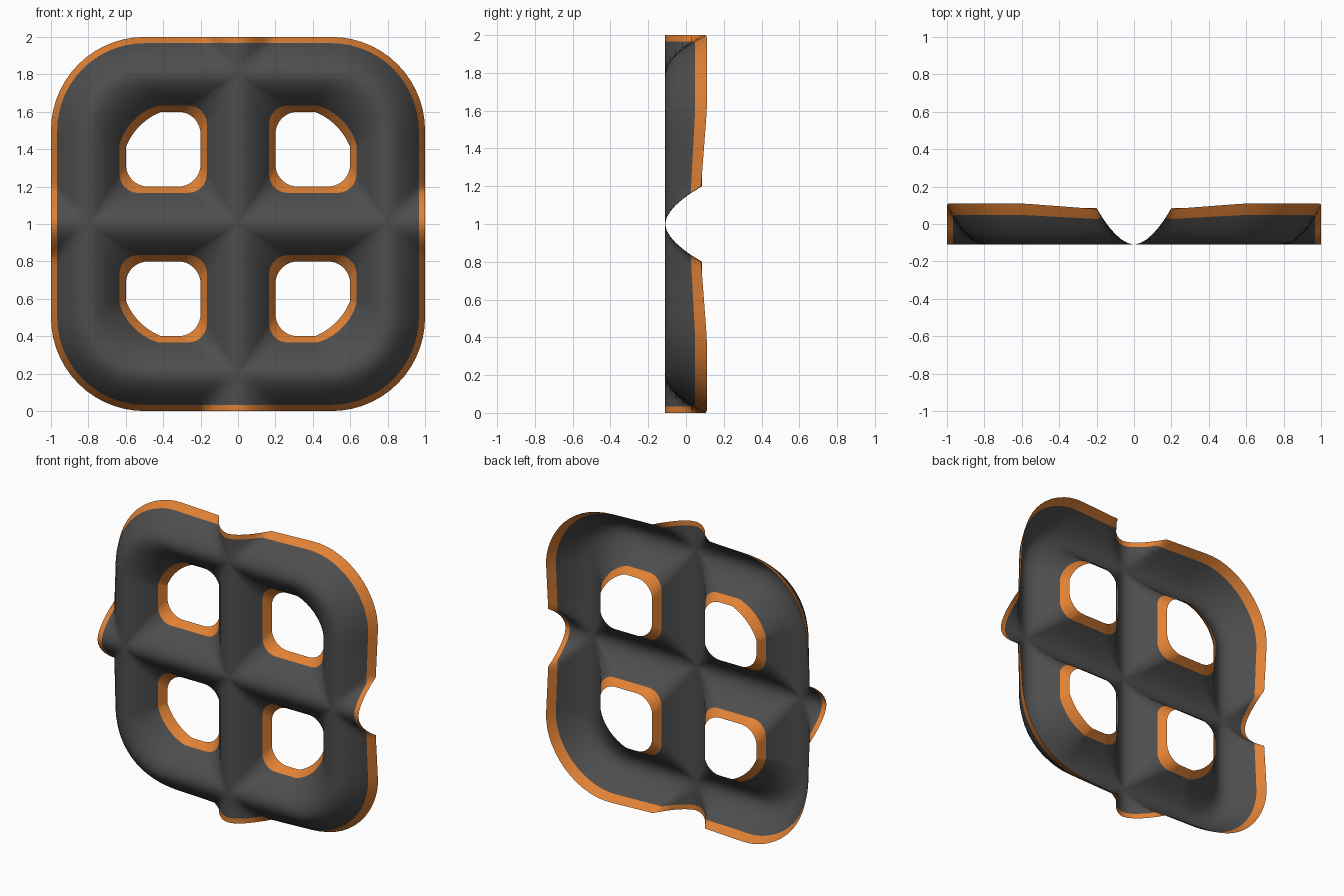
import bpy, bmesh, math
from mathutils import Vector

if "Cube" in bpy.data.objects:
    bpy.data.objects.remove(bpy.data.objects["Cube"])

N, M, K = 15, 14, 6          # steps per side, per corner, across a half bar
FRONT = -0.11                # y of the ridges


def material(name, rgb):
    m = bpy.data.materials.new(name)
    m.diffuse_color = (*rgb, 1)
    m.use_nodes = True
    m.node_tree.nodes["Principled BSDF"].inputs["Base Color"].default_value = m.diffuse_color
    return m


grey = material("dark grey", (0.075, 0.075, 0.075))
orange = material("orange edge", (0.75, 0.22, 0.035))


def corner(cx, cz, r, start, flat=0.0):
    """Corner arc, partly flattened towards its chord."""
    pts = []
    a0 = math.radians(start)
    p0 = Vector((cx + r * math.cos(a0), cz + r * math.sin(a0)))
    p1 = Vector((cx - r * math.sin(a0), cz + r * math.cos(a0)))
    for i in range(M + 1):
        a = a0 + math.pi / 2 * i / M
        arc = Vector((cx + r * math.cos(a), cz + r * math.sin(a)))
        pts.append(arc.lerp(p0.lerp(p1, i / M), flat))
    return pts


def loop(lo, hi, r, r_out, flat):
    """Closed rounded square with its own radius at the outer corner."""
    arcs = [corner(lo + r, lo + r, r, 180), corner(hi - r, lo + r, r, 270),
            corner(hi - r_out, hi - r_out, r_out, 0, flat),
            corner(lo + r, hi - r, r, 90)]
    pts = []
    for i, arc in enumerate(arcs):
        end = arcs[(i + 1) % 4][0]
        pts += arc + [arc[-1].lerp(end, k / N) for k in range(1, N)]
    return pts


def rim_path(s):
    """Outer half of the ring, s = 0 on the ridge and 1 on the rim."""
    arc = corner(0.5, 0.5, 0.3 + 0.2 * s, 0)
    side = [Vector((0.8 + 0.2 * s, 0.5 * k / N)) for k in range(N)]
    return side + arc + [Vector((p.y, p.x)) for p in reversed(side)]


def arch(s, depth):
    return FRONT + depth * max(s, 0) ** 1.8


bm = bmesh.new()


def skin(rows, closed):
    """Bridge rows of points; the last strip is the orange edge."""
    vs = [[bm.verts.new(p) for p in row] for row in rows]
    n = len(vs[0])
    for j in range(len(vs) - 1):
        for i in range(n if closed else n - 1):
            k = (i + 1) % n
            f = bm.faces.new((vs[j][i], vs[j][k], vs[j + 1][k], vs[j + 1][i]))
            f.material_index = 1 if j == len(vs) - 2 else 0
            f.smooth = True


# Half bars sloping from the ridges back to one hole
ridge = loop(0.0, 0.8, 0.0, 0.3, 0.0)
hole = loop(0.2, 0.6, 0.12, 0.19, 0.5)
rows = []
for j in range(K + 1):
    s = j / K
    rows.append([(p.x, arch(s, 0.195), p.y)
                 for p in (a.lerp(b, s) for a, b in zip(ridge, hole))])
skin(rows, True)

# Outer half of the ring, lifted to the front where the cross bars run out
rows = []
for j in range(K + 1):
    s = j / K
    row = []
    for p in rim_path(s):
        along = min(p.x, p.y)
        grow = min(max((along - 0.2) / 0.4, 0), 1)
        row.append((p.x, arch(min(s, along / 0.2), 0.19 + 0.03 * grow), p.y))
    rows.append(row)
skin(rows, False)

bmesh.ops.remove_doubles(bm, verts=bm.verts, dist=0.0005)
bmesh.ops.recalc_face_normals(bm, faces=bm.faces)
bm.normal_update()
if sum(f.normal.y * f.calc_area() for f in bm.faces) > 0:
    bmesh.ops.reverse_faces(bm, faces=bm.faces)

# One quarter, mirrored left-right and up-down
mesh = bpy.data.meshes.new("lattice_panel")
bm.to_mesh(mesh)
bm.free()
mesh.materials.append(grey)
mesh.materials.append(orange)
panel = bpy.data.objects.new("lattice_panel", mesh)
panel.location = (0, 0, 1)
bpy.context.collection.objects.link(panel)
mirror = panel.modifiers.new("mirror", 'MIRROR')
mirror.use_axis = (True, False, True)
mirror.merge_threshold = 0.0005
